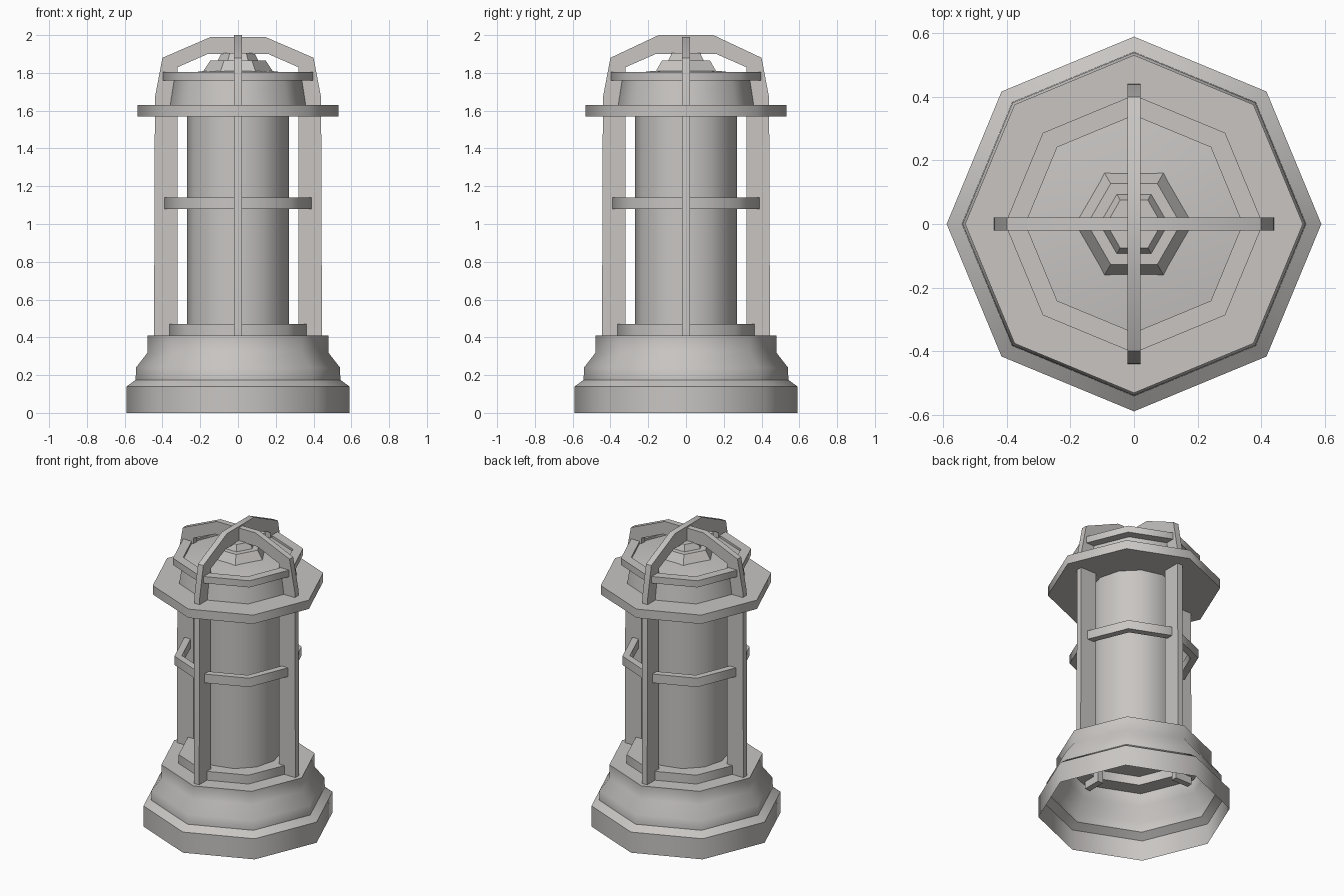
import bpy, bmesh, math
from math import cos, sin, pi

cube = bpy.data.objects.get("Cube")
if cube:
    bpy.data.objects.remove(cube)

mat = bpy.data.materials.new("warm grey metal")
mat.use_nodes = True
colour = (0.58, 0.56, 0.545, 1)
mat.diffuse_color = colour
mat.node_tree.nodes["Principled BSDF"].inputs["Base Color"].default_value = colour


def finish(name, bm, angle=46):
    mesh = bpy.data.meshes.new(name)
    bm.to_mesh(mesh)
    bm.free()
    mesh.materials.append(mat)
    obj = bpy.data.objects.new(name, mesh)
    bpy.context.collection.objects.link(obj)
    bpy.ops.object.select_all(action="DESELECT")
    obj.select_set(True)
    bpy.context.view_layer.objects.active = obj
    bpy.ops.object.shade_smooth_by_angle(angle=math.radians(angle))
    return obj


def lathe(name, profile, sides=8, loop=False, bottom=True, top=True):
    """Turn a (radius, height) profile around z; loop closes it into a ring."""
    bm = bmesh.new()
    rows = [[bm.verts.new((r * cos(2 * pi * i / sides), r * sin(2 * pi * i / sides), z))
             for i in range(sides)] for r, z in profile]
    pairs = list(zip(rows, rows[1:]))
    if loop:
        pairs.append((rows[-1], rows[0]))
    for a, b in pairs:
        for i in range(sides):
            j = (i + 1) % sides
            bm.faces.new((a[i], a[j], b[j], b[i]))
    if not loop:
        if bottom:
            bm.faces.new(rows[0][::-1])
        if top:
            bm.faces.new(rows[-1])
    return finish(name, bm)


def hoop(name, inner, outer, low, high):
    lathe(name, [(outer, low), (outer, high), (inner, high), (inner, low)], loop=True)


def arch(name, turn, peak):
    """Flat guard bar rising on both sides and bending over the top."""
    outer = [(0.445, 0.36), (0.44, 1.67), (0.40, 1.88), (0.145, peak)]
    inner = [(0.32, 0.36), (0.32, 1.67), (0.32, 1.83), (0.16, 1.90)]
    outer += [(-x, z) for x, z in reversed(outer)]
    inner += [(-x, z) for x, z in reversed(inner)]
    bm = bmesh.new()
    rows = []
    for (xo, zo), (xi, zi) in zip(outer, inner):
        rows.append([bm.verts.new(p) for p in ((xo, -0.02, zo), (xo, 0.02, zo),
                                               (xi, 0.02, zi), (xi, -0.02, zi))])
    for a, b in zip(rows, rows[1:]):
        for i in range(4):
            j = (i + 1) % 4
            bm.faces.new((a[i], a[j], b[j], b[i]))
    bm.faces.new(rows[0][::-1])
    bm.faces.new(rows[-1])
    bmesh.ops.recalc_face_normals(bm, faces=bm.faces)
    finish(name, bm).rotation_euler.z = turn


# Hollow stepped base, open underneath
lathe("base", [(0.59, 0), (0.59, 0.14), (0.542, 0.175), (0.54, 0.24),
               (0.478, 0.32), (0.478, 0.41), (0.37, 0.41), (0.37, 0.47)], bottom=False)

# Lamp body
lathe("glass_cylinder", [(0.27, 0.47), (0.27, 1.58)], sides=12)

# Cap: wide flange, tapered collar and stepped finial
lathe("cap_flange", [(0.532, 1.57), (0.532, 1.63)])
lathe("cap_collar", [(0.367, 1.63), (0.342, 1.79), (0.18, 1.81)], bottom=False)
lathe("finial", [(0.187, 1.805), (0.147, 1.865), (0.108, 1.865), (0.087, 1.905)], sides=6)

# Guard cage
hoop("middle_hoop", 0.35, 0.397, 1.08, 1.14)
hoop("top_hoop", 0.342, 0.406, 1.76, 1.805)
arch("side_guard_arch", 0, 1.99)
arch("front_back_guard_arch", pi / 2, 2.0)
